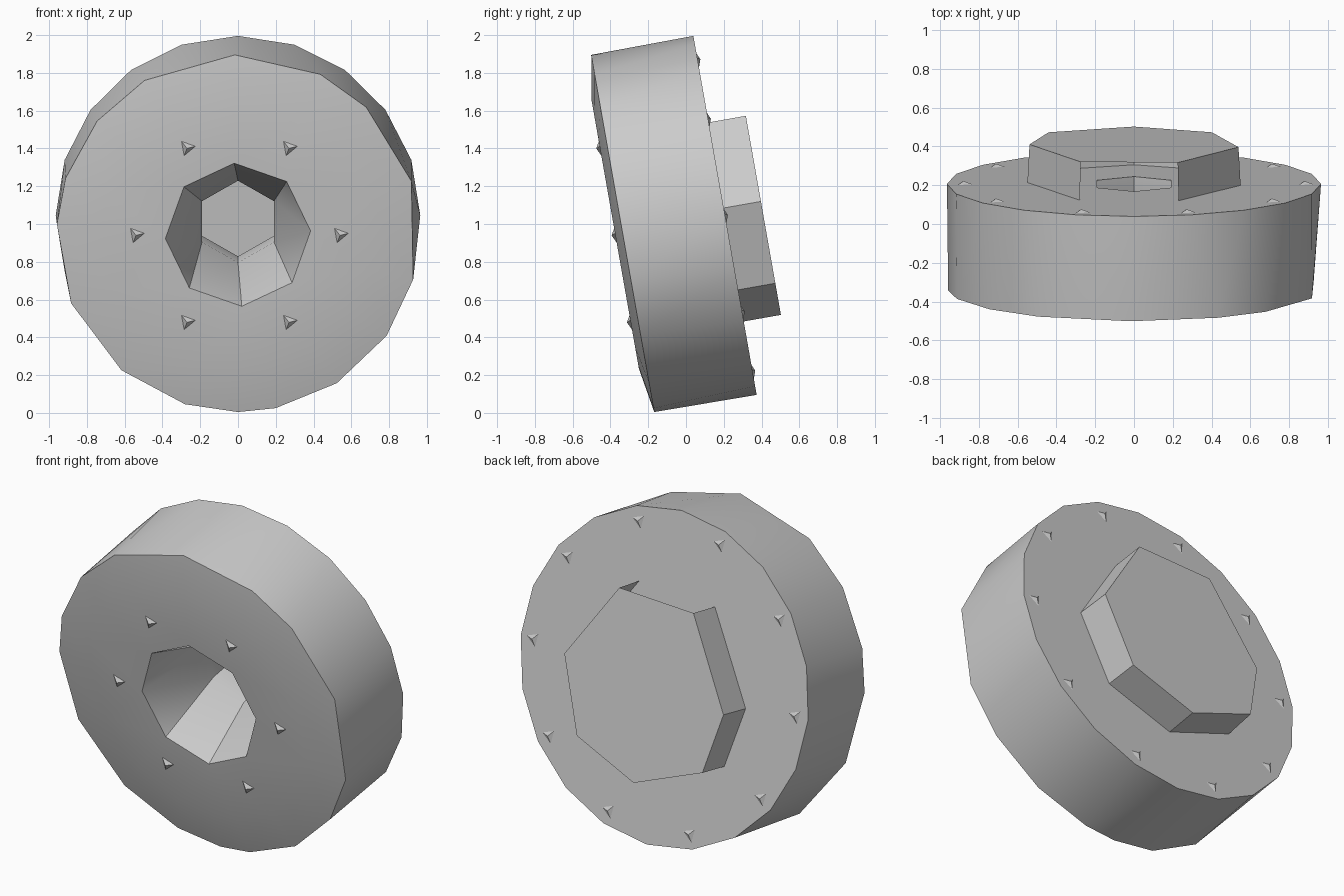
import bpy, bmesh
from math import sin, cos, radians
from mathutils import Matrix, Vector

default = bpy.data.objects.get("Cube")
if default:
    bpy.data.objects.remove(default, do_unlink=True)

# Plain grey material
grey = bpy.data.materials.new("plain_grey")
grey.use_nodes = True
colour = (0.6, 0.6, 0.6, 1)
grey.diffuse_color = colour
grey.node_tree.nodes["Principled BSDF"].inputs["Base Color"].default_value = colour

# The whole wheel leans forward; local +Y runs from front to back
LEAN = Matrix.Translation((0, -0.335, 0.95)) @ Matrix.Rotation(radians(10), 4, 'X')
DEPTH = 0.55


def finish(name, bm, angle=30):
    bmesh.ops.recalc_face_normals(bm, faces=bm.faces[:])
    mesh = bpy.data.meshes.new(name)
    bm.to_mesh(mesh)
    bm.free()
    mesh.materials.append(grey)
    obj = bpy.data.objects.new(name, mesh)
    bpy.context.collection.objects.link(obj)
    obj.matrix_world = LEAN
    bpy.ops.object.select_all(action='DESELECT')
    bpy.context.view_layer.objects.active = obj
    obj.select_set(True)
    bpy.ops.object.shade_smooth_by_angle(angle=radians(angle))
    return obj


def ring(bm, points, depth):
    verts = [bm.verts.new((x, depth, z)) for x, z in points]
    return [bm.edges.new((v, verts[i - 1])) for i, v in enumerate(verts)]


def circle(angles, radius):
    return [(radius * cos(radians(a)), radius * sin(radians(a))) for a in angles]


def steps(count, start=90):
    return [start + 360 * i / count for i in range(count)]


def bridge(bm, a, b):
    bmesh.ops.bridge_loops(bm, edges=a + b)


def fill(bm, a, b):
    bmesh.ops.triangle_fill(bm, edges=a + b, use_beauty=True)


# Wheel body: uneven front rim, slightly domed face, tapered bore, flat back
bm = bmesh.new()
front_angles = [91, 63, 45, 17, -15, -35, -57, -78, -90,
                -107, -130, -157, -183, -198, -219, -239]
front_rim = ring(bm, circle(front_angles, 0.96), 0)
dome = ring(bm, circle(front_angles, 0.72), -0.04)
mouth = ring(bm, circle(steps(8, 93), 0.385), -0.04)
throat = ring(bm, circle(steps(6), 0.22), 0.36)
bore_end = ring(bm, circle(steps(6), 0.22), DEPTH)
back_rim = ring(bm, circle(steps(20), 0.965), DEPTH)
bridge(bm, front_rim, back_rim)
bridge(bm, front_rim, dome)
fill(bm, dome, mouth)
bridge(bm, mouth, throat)
bridge(bm, throat, bore_end)
fill(bm, back_rim, bore_end)
finish("wheel_body", bm)

# Hub: hollow cap behind the wheel, open along its top edge
bm = bmesh.new()
outline = [(-0.28, 0.48), (0.23, 0.5), (0.55, 0.04), (0.41, -0.4),
           (0, -0.57), (-0.45, -0.4), (-0.55, -0.04)]
base = [bm.verts.new((x, DEPTH, z)) for x, z in outline]
cap = [bm.verts.new((x * 0.98, DEPTH + 0.2, z)) for x, z in outline]
bm.faces.new(cap)
for i in range(1, len(outline)):
    j = (i + 1) % len(outline)
    bm.faces.new((base[i], base[j], cap[j], cap[i]))
finish("hub", bm)


# Small three-sided studs set around each face
def studs(name, angles, radius, depth, height):
    bm = bmesh.new()
    for x, z in circle(angles, radius):
        centre = Vector((x, depth, z))
        corners = [bm.verts.new(centre + Vector((dx, 0, dz)))
                   for dx, dz in circle(steps(3, 10), 0.045)]
        tip = bm.verts.new(centre + Vector((0, height, 0)))
        for i, corner in enumerate(corners):
            bm.faces.new((corners[i - 1], corner, tip))
    finish(name, bm)


studs("front_studs", steps(6, 0), 0.54, -0.04, -0.02)
studs("back_studs", steps(10, 72), 0.88, DEPTH, 0.015)
